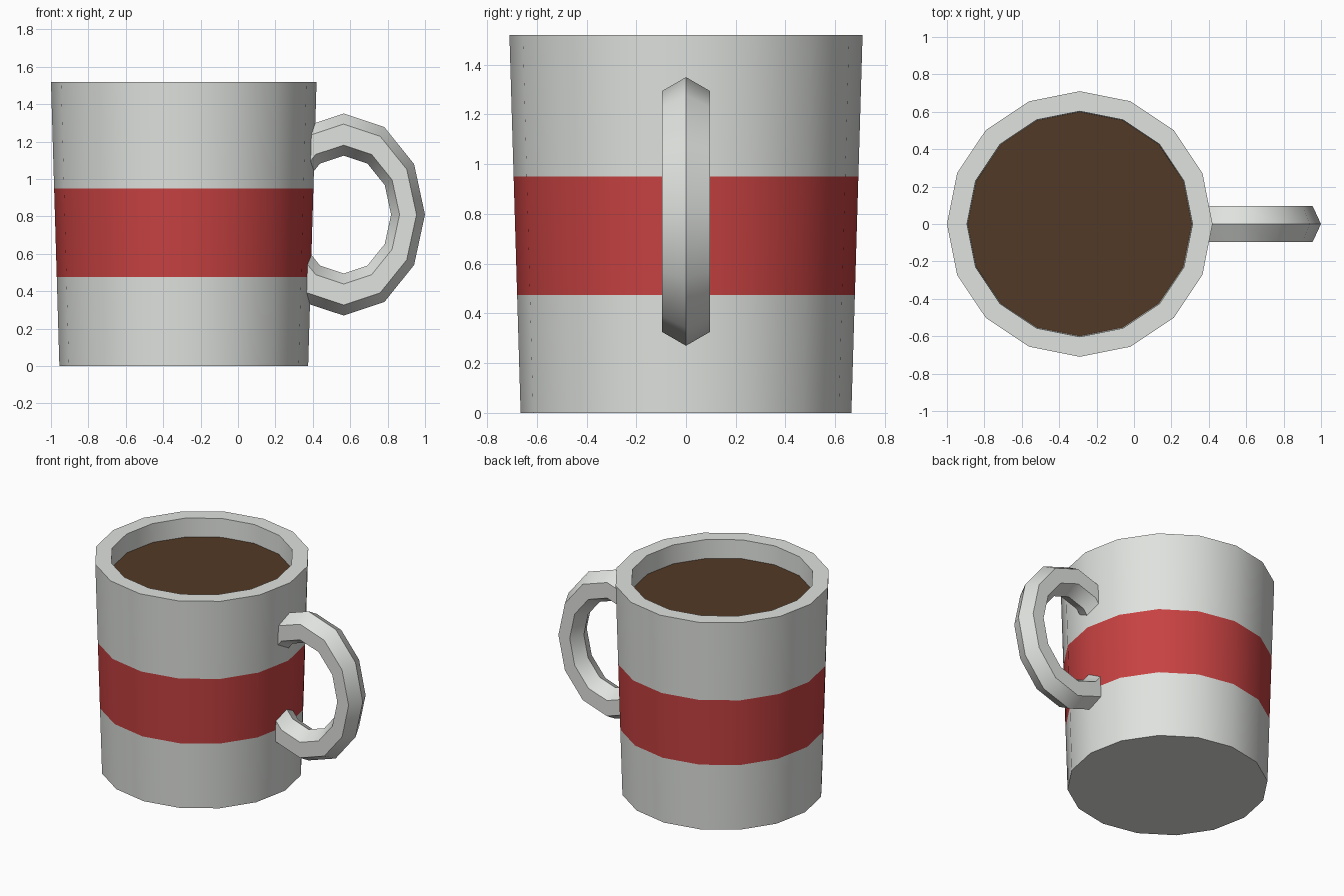
import bpy, bmesh, math
from mathutils import Matrix

if "Cube" in bpy.data.objects:
    bpy.data.objects.remove(bpy.data.objects["Cube"])

SIDES = 16
CUP_X = -0.29
HEIGHT = 1.52


def material(name, rgb):
    m = bpy.data.materials.new(name)
    m.diffuse_color = (*rgb, 1.0)
    m.use_nodes = True
    m.node_tree.nodes["Principled BSDF"].inputs["Base Color"].default_value = m.diffuse_color
    return m


white = material("glazed_white", (0.74, 0.76, 0.73))
red = material("band_red", (0.57, 0.053, 0.053))
brown = material("coffee_brown", (0.084, 0.041, 0.019))


def finish(name, bm, mats, location, angle):
    bmesh.ops.recalc_face_normals(bm, faces=bm.faces)
    mesh = bpy.data.meshes.new(name)
    bm.to_mesh(mesh)
    bm.free()
    for m in mats:
        mesh.materials.append(m)
    obj = bpy.data.objects.new(name, mesh)
    bpy.context.collection.objects.link(obj)
    obj.location = location
    bpy.ops.object.select_all(action='DESELECT')
    obj.select_set(True)
    bpy.context.view_layer.objects.active = obj
    bpy.ops.object.shade_smooth_by_angle(angle=math.radians(angle))
    return obj


def ring(bm, radius, z):
    return [bm.verts.new((radius * math.cos(math.tau * i / SIDES),
                          radius * math.sin(math.tau * i / SIDES), z))
            for i in range(SIDES)]


def outer_radius(z):
    return 0.665 + 0.045 * z / HEIGHT


# Cup: tapered outer wall with a flush band, flat rim, hollow inside
BAND_LOW, BAND_HIGH = 0.475, 0.95
profile = [(outer_radius(z), z) for z in (0, BAND_LOW, BAND_HIGH, HEIGHT)]
profile += [(0.603, HEIGHT), (0.565, 0.1)]
bm = bmesh.new()
rings = [ring(bm, r, z) for r, z in profile]
for level, (a, b) in enumerate(zip(rings, rings[1:])):
    for i in range(SIDES):
        j = (i + 1) % SIDES
        face = bm.faces.new((a[i], a[j], b[j], b[i]))
        face.material_index = 1 if level == 1 else 0
bm.faces.new(rings[0])
bm.faces.new(rings[-1])
finish("cup", bm, [white, red], (CUP_X, 0, 0), 30)

# Coffee: flat surface just below the rim
bm = bmesh.new()
bm.faces.new(ring(bm, 0.6, 0))
finish("coffee", bm, [brown], (CUP_X, 0, 1.385), 30)

# Handle: narrowed twelve-segment ring with a hexagonal section
MAJOR, MINOR, SEGMENTS, SECTION = 0.4275, 0.1125, 12, 6
bm = bmesh.new()
loops = []
for i in range(SEGMENTS):
    a = math.tau * i / SEGMENTS
    loop = []
    for k in range(SECTION):
        t = math.tau * k / SECTION
        r = MAJOR + MINOR * math.cos(t)
        loop.append(bm.verts.new((0.805 * r * math.cos(a), MINOR * math.sin(t),
                                  r * math.sin(a))))
    loops.append(loop)
for i in range(SEGMENTS):
    a, b = loops[i], loops[(i + 1) % SEGMENTS]
    for k in range(SECTION):
        n = (k + 1) % SECTION
        bm.faces.new((a[k], a[n], b[n], b[k]))
# Trim the ring inside the cup wall and cap both ends
cut = bmesh.ops.bisect_plane(bm, geom=bm.verts[:] + bm.edges[:] + bm.faces[:],
                             plane_co=(-0.225, 0, 0), plane_no=(-1, 0, 0),
                             clear_outer=True)
edges = [e for e in cut["geom_cut"] if isinstance(e, bmesh.types.BMEdge)]
bmesh.ops.holes_fill(bm, edges=edges, sides=0)
finish("handle", bm, [white], (0.565, 0, 0.81), 40)
